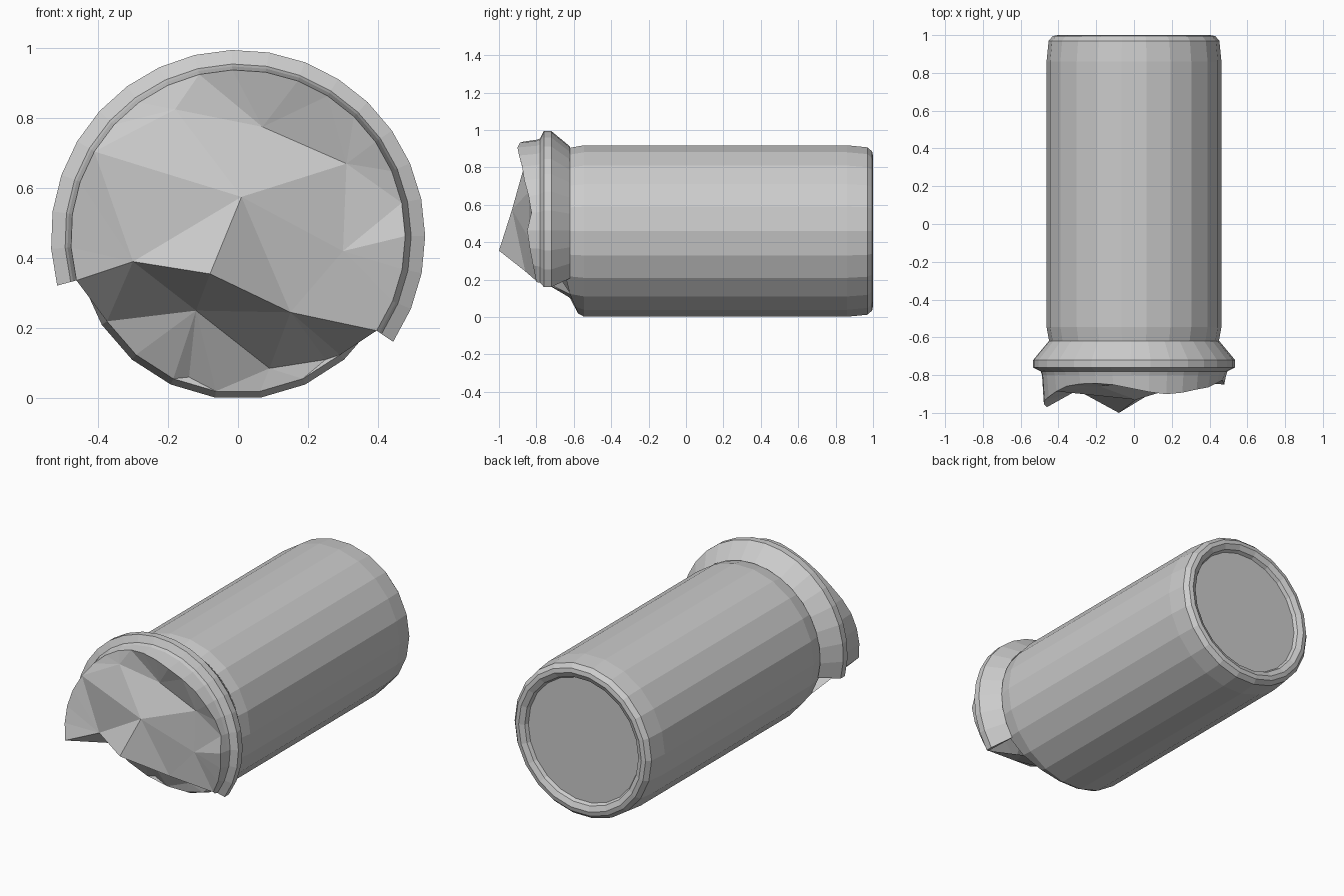
import bpy
from math import sin, cos, radians, pi
from mathutils import Vector
from mathutils.geometry import delaunay_2d_cdt

if "Cube" in bpy.data.objects:
    bpy.data.objects.remove(bpy.data.objects["Cube"])

CZ = 0.46  # height of the jar's axis


def make(name, verts, faces):
    mesh = bpy.data.meshes.new(name)
    mesh.from_pydata(verts, [], faces)
    mesh.validate()
    obj = bpy.data.objects.new(name, mesh)
    bpy.context.collection.objects.link(obj)
    return obj


def polar(r, y, a):
    return Vector((r * cos(a), y, CZ + r * sin(a)))


def skin(rows, closed):
    """Quads between neighbouring rows of equal length."""
    n = len(rows[0])
    faces = []
    for i in range(len(rows) - 1):
        for j in range(n if closed else n - 1):
            k = (j + 1) % n
            faces.append((i * n + j, i * n + k, (i + 1) * n + k, (i + 1) * n + j))
    return [p for row in rows for p in row], faces


def interp(table, x):
    for (x0, y0), (x1, y1) in zip(table, table[1:]):
        if x <= x1:
            return y0 + (y1 - y0) * max(0, x - x0) / (x1 - x0)
    return table[-1][1]


# Body: glass cylinder with a rounded, recessed base; its lower mouth slopes back
N = 22
angles = [2 * pi * (j + 0.5) / N - pi / 2 for j in range(N)]


def mouth(a):
    z = CZ + 0.46 * sin(a)
    return polar(0.445, -0.575 - 0.07 * min(1, z / 0.17), a)


rows = [[mouth(a) for a in angles]]
for y, r in [(-0.545, 0.463), (0.86, 0.463), (0.97, 0.452),
             (0.995, 0.43), (1.0, 0.405), (0.985, 0.375), (0.965, 0.365)]:
    rows.append([polar(r, y, a) for a in angles])
verts, faces = skin(rows, True)
faces.append(tuple(range(len(verts) - N, len(verts))))
make("jar_body", verts, [f[::-1] for f in faces])

# Broken rim: collar and neck over part of the circle, with a jagged front edge
A0, A1, M = -34, 195, 20
arc = [A0 + (A1 - A0) * j / M for j in range(M + 1)]
jag = [(-34, -0.80), (-15, -0.83), (0, -0.85), (15, -0.82), (30, -0.86), (50, -0.88),
       (65, -0.905), (80, -0.89), (92, -0.87), (104, -0.85), (120, -0.84),
       (140, -0.86), (158, -0.91), (175, -0.94), (195, -0.97)]
edge = [polar(0.478, interp(jag, a), radians(a)) for a in arc]
rows = [[polar(r, y, radians(a)) for a in arc] for y, r in
        [(-0.62, 0.452), (-0.69, 0.51), (-0.72, 0.535), (-0.76, 0.535),
         (-0.78, 0.495), (-0.80, 0.488)]]
rows.append(edge)
rows.append([polar(0.44, -0.64, radians(a)) for a in arc])
verts, faces = skin(rows, False)
W = M + 1
faces = [f for f in faces if f[0] < 6 * W]
for e in (0, M):
    faces.append(tuple(i * W + e for i in range(len(rows))))
make("broken_rim", verts, faces)

# Contents: faceted broken surface filling the mouth, with a ridge across it
ridge = [(-0.30, -0.88, 0.39), (-0.08, -1.0, 0.355), (0.15, -0.86, 0.245)]
facets = [(0.01, -0.93, 0.575), (0.30, -0.84, 0.42), (0.31, -0.84, 0.67),
          (0.07, -0.84, 0.775), (-0.18, -0.86, 0.825), (-0.12, -0.70, 0.25),
          (-0.14, -0.58, 0.06), (0.09, -0.59, 0.085), (0.25, -0.60, 0.11)]
low = [mouth(a) for a in angles if sin(a) < -0.35 and
       A1 - 360 + 6 < (a * 180 / pi if a < pi else a * 180 / pi - 360) < A0 - 4]
pts = [Vector(p) for p in ridge + facets] + edge + low
k = len(ridge) + len(facets)
lines = [(k + M, 0), (0, 1), (1, 2), (2, k)] + [(k + j, k + j + 1) for j in range(M)]
co, _, tris, orig, _, _ = delaunay_2d_cdt([Vector((p.x, p.z)) for p in pts],
                                          lines, [], 0, 1e-5)
verts = [(c.x, pts[o[0]].y if o else -0.8, c.y) for c, o in zip(co, orig)]
make("broken_contents", verts, tris)
